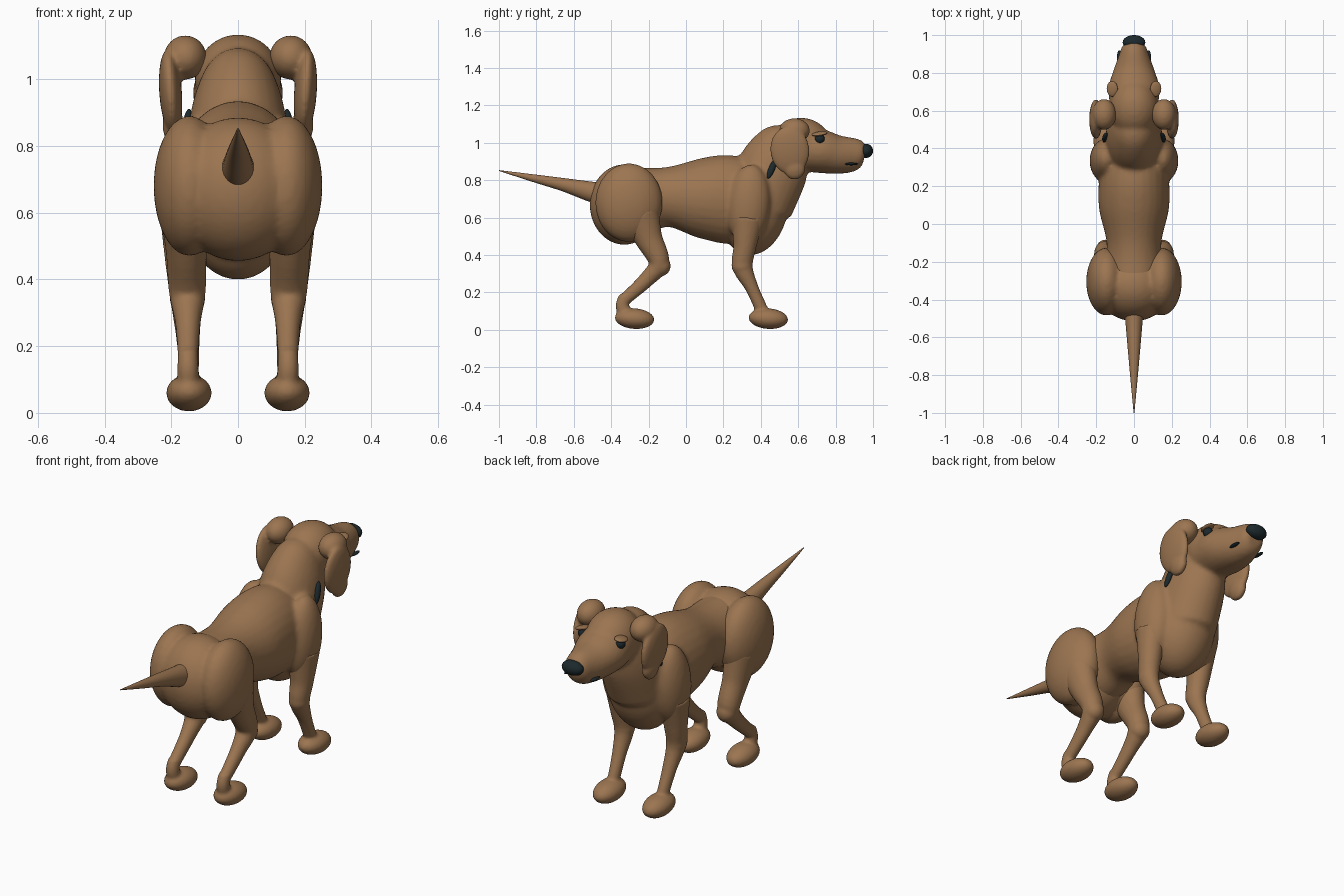
import bpy, bmesh, math
from mathutils import Vector, Matrix

if "Cube" in bpy.data.objects:
    bpy.data.objects.remove(bpy.data.objects["Cube"])


def material(name, rgb):
    m = bpy.data.materials.new(name)
    m.use_nodes = True
    m.diffuse_color = (*rgb, 1)
    m.node_tree.nodes["Principled BSDF"].inputs["Base Color"].default_value = (*rgb, 1)
    return m


FUR = material("brown fur", (0.33, 0.178, 0.082))
DARK = material("dark slate", (0.012, 0.022, 0.026))


def blob(bm, centre, radii, tilt=0, roll=0):
    """Ellipsoid, tilted about x and rolled about y (degrees)."""
    mat = (Matrix.Translation(centre) @ Matrix.Rotation(math.radians(roll), 4, 'Y')
           @ Matrix.Rotation(math.radians(tilt), 4, 'X') @ Matrix.Diagonal((*radii, 1)))
    bmesh.ops.create_uvsphere(bm, u_segments=32, v_segments=20, radius=1, matrix=mat)


def spline(keys, steps=6):
    """Catmull-Rom samples through tuples of equal length."""
    keys = [Vector(k) for k in keys]
    ext = [keys[0]] + keys + [keys[-1]]
    out = []
    for a, b, c, d in zip(ext, ext[1:], ext[2:], ext[3:]):
        for i in range(steps):
            t = i / steps
            out.append(0.5 * (2 * b + (c - a) * t + (2 * a - 5 * b + 4 * c - d) * t ** 2
                              + (3 * b - a - 3 * c + d) * t ** 3))
    return out + [keys[-1]]


def tube(bm, keys, sides=28):
    """Loft of ellipses; each key is x, y, z, half width, half depth."""
    pts = spline(keys)
    rings = []
    for i, p in enumerate(pts):
        along = pts[min(i + 1, len(pts) - 1)] - pts[max(i - 1, 0)]
        up = Vector((1, 0, 0)).cross(Vector((0, along[1], along[2]))).normalized()
        ring = []
        for k in range(sides):
            a = math.tau * k / sides
            co = Vector(p[:3]) + Vector((math.cos(a) * p[3], 0, 0)) + up * math.sin(a) * p[4]
            ring.append(bm.verts.new(co))
        rings.append(ring)
    for r, s in zip(rings, rings[1:]):
        for k in range(sides):
            n = (k + 1) % sides
            bm.faces.new((r[k], r[n], s[n], s[k]))
    bm.faces.new(rings[0][::-1])
    bm.faces.new(rings[-1])


def finish(name, bm, mat, blend=0, smooth=6):
    """Make the object; blend is the voxel size used to melt its pieces together."""
    bmesh.ops.recalc_face_normals(bm, faces=bm.faces)
    mesh = bpy.data.meshes.new(name)
    bm.to_mesh(mesh)
    bm.free()
    mesh.materials.append(mat)
    ob = bpy.data.objects.new(name, mesh)
    bpy.context.collection.objects.link(ob)
    mesh.polygons.foreach_set("use_smooth", [True] * len(mesh.polygons))
    if blend:
        remesh = ob.modifiers.new("Blend", 'REMESH')
        remesh.mode = 'VOXEL'
        remesh.voxel_size = blend
        remesh.use_smooth_shade = True
        soften = ob.modifiers.new("Soften", 'SMOOTH')
        soften.factor = 0.5
        soften.iterations = smooth
    return ob


# Torso, chest, neck and head melted into one skin
bm = bmesh.new()
tube(bm, [(0, -.4, .68, .15, .18), (0, -.25, .69, .16, .18), (0, -.1, .71, .145, .16),
          (0, .08, .705, .185, .215), (0, .24, .695, .185, .237), (0, .4, .66, .16, .2)])
blob(bm, (0, .37, .63), (.17, .17, .235), -15)
tube(bm, [(0, .39, .66, .16, .18), (0, .46, .85, .15, .19),
          (0, .52, .97, .12, .155), (0, .57, 1.02, .08, .09)])
blob(bm, (0, .615, 1.0), (.13, .155, .134))
tube(bm, [(0, .6, .98, .125, .13), (0, .72, .955, .135, .117), (0, .81, .937, .11, .104),
          (0, .9, .935, .078, .09), (0, .935, .93, .066, .075), (0, .955, .925, .045, .05)])
for s in (-1, 1):
    blob(bm, (s * .15, .335, .67), (.085, .115, .215), -5)
finish("body", bm, FUR, .012)

# Rump with rounded haunches
bm = bmesh.new()
blob(bm, (0, -.33, .67), (.2, .185, .215))
for s in (-1, 1):
    blob(bm, (s * .145, -.305, .68), (.108, .18, .21))
finish("rump", bm, FUR, .012, 4)

# Tapering tail
bm = bmesh.new()
tube(bm, [(0, -.42, .725, .055, .06), (0, -.5, .737, .047, .055), (0, -.65, .775, .034, .036),
          (0, -.82, .812, .019, .02), (0, -1.0, .852, .002, .002)])
finish("tail", bm, FUR)

# Nose
bm = bmesh.new()
blob(bm, (0, .962, .957), (.06, .038, .038))
finish("nose", bm, DARK)

for side, s in (("left", 1), ("right", -1)):
    # Front leg with paw
    bm = bmesh.new()
    tube(bm, [(s * .16, .33, .6, .075, .09), (s * .16, .315, .45, .058, .062),
              (s * .155, .302, .34, .048, .055), (s * .15, .35, .23, .036, .036),
              (s * .147, .395, .13, .03, .034), (s * .147, .42, .07, .03, .034)])
    blob(bm, (s * .155, .3, .345), (.05, .057, .058))
    blob(bm, (s * .147, .44, .06), (.068, .106, .055), -4)
    finish(side + "_front_leg", bm, FUR, .008, 4)

    # Hind leg with bent hock and paw
    bm = bmesh.new()
    tube(bm, [(s * .16, -.25, .62, .08, .11), (s * .155, -.2, .49, .062, .075),
              (s * .152, -.145, .36, .055, .055), (s * .15, -.21, .27, .038, .042),
              (s * .15, -.325, .165, .03, .033)])
    blob(bm, (s * .15, -.135, .342), (.052, .053, .055))
    tube(bm, [(s * .15, -.325, .18, .03, .033), (s * .15, -.34, .13, .032, .036),
              (s * .148, -.32, .07, .035, .04)])
    blob(bm, (s * .147, -.275, .06), (.068, .106, .055), -4)
    finish(side + "_hind_leg", bm, FUR, .008, 4)

    # Hanging ear: round top and long drooping lobe
    bm = bmesh.new()
    blob(bm, (s * .158, .58, 1.065), (.064, .082, .066))
    blob(bm, (s * .202, .555, .96), (.034, .105, .13), 6, s * 4)
    blob(bm, (s * .195, .58, .865), (.031, .058, .062))
    finish(side + "_ear", bm, FUR, .008, 5)

    # Eye under a soft lid
    bm = bmesh.new()
    blob(bm, (s * .112, .715, 1.022), (.024, .026, .026))
    finish(side + "_eye", bm, DARK)
    bm = bmesh.new()
    blob(bm, (s * .115, .715, 1.048), (.03, .042, .011), 8, s * 12)
    finish(side + "_eyelid", bm, FUR)

    # Mouth corner and neck strap
    bm = bmesh.new()
    blob(bm, (s * .078, .883, .887), (.012, .036, .007))
    finish(side + "_mouth", bm, DARK)
    bm = bmesh.new()
    blob(bm, (s * .153, .458, .86), (.014, .017, .055), -22, s * -8)
    finish(side + "_strap", bm, DARK)
